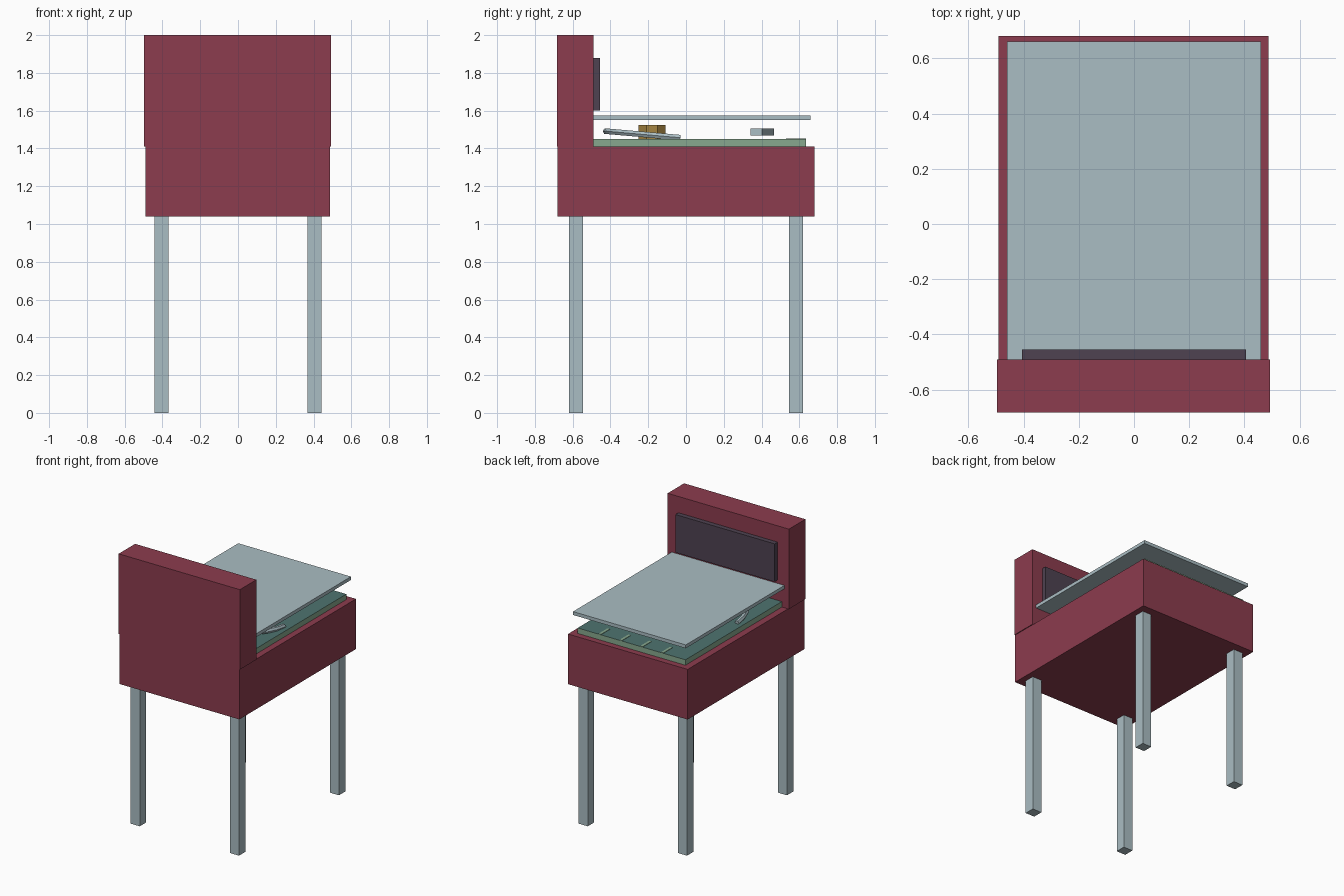
import bpy, bmesh, math
from mathutils import Matrix, Vector

cube = bpy.data.objects.get("Cube")
if cube:
    bpy.data.objects.remove(cube, do_unlink=True)


def material(name, r, g, b):
    def lin(c):
        c /= 255
        return c / 12.92 if c <= 0.04045 else ((c + 0.055) / 1.055) ** 2.4
    col = (lin(r), lin(g), lin(b), 1)
    m = bpy.data.materials.new(name)
    m.use_nodes = True
    m.diffuse_color = col
    node = next(n for n in m.node_tree.nodes if n.type == 'BSDF_PRINCIPLED')
    node.inputs["Base Color"].default_value = col
    return m


RED = material("cabinet red", 140, 60, 78)
SILVER = material("pale steel", 170, 189, 195)
DARK = material("screen plum", 78, 66, 81)
GREEN = material("board green", 135, 168, 142)
TEAL = material("field teal", 78, 116, 112)
GOLD = material("bumper gold", 165, 133, 66)


def finish(name, bm, *mats):
    mesh = bpy.data.meshes.new(name)
    bm.to_mesh(mesh)
    bm.free()
    for m in mats:
        mesh.materials.append(m)
    ob = bpy.data.objects.new(name, mesh)
    bpy.context.collection.objects.link(ob)
    return ob


def box(name, lo, hi, *mats):
    lo, hi = Vector(lo), Vector(hi)
    bm = bmesh.new()
    bmesh.ops.create_cube(bm, size=1, matrix=Matrix.Translation((lo + hi) / 2)
                          @ Matrix.Diagonal((*(hi - lo), 1)))
    return finish(name, bm, *mats)


# Cabinet, upright head and display
box("cabinet", (-0.49, -0.68, 1.04), (0.487, 0.68, 1.41), RED)
box("head", (-0.497, -0.682, 1.41), (0.493, -0.49, 2.0), RED)
box("display", (-0.405, -0.495, 1.60), (0.405, -0.455, 1.88), DARK)

# Legs
for sx, side in ((-1, "right"), (1, "left")):
    for sy, end in ((-1, "front"), (1, "back")):
        c = Vector((sx * 0.405, sy * 0.583, 0))
        box(f"{end}_{side}_leg", c - Vector((0.0375, 0.0375, 0)),
            c + Vector((0.0375, 0.0375, 1.04)), SILVER)

# Playing board: green edges, teal upper face
board = box("playing_board", (-0.44, -0.49, 1.41), (0.44, 0.635, 1.45), GREEN, TEAL)
for p in board.data.polygons:
    p.material_index = int(p.normal.z > 0.5)
for i, x in enumerate((-0.25, -0.08, 0.09, 0.26)):
    box(f"lane_mark_{i + 1}", (x - 0.01, 0.53, 1.449), (x + 0.01, 0.634, 1.453), GREEN)

# Glass cover
box("cover_sheet", (-0.46, -0.49, 1.55), (0.46, 0.66, 1.575), SILVER)

# Octagonal bumpers
for i, x in enumerate((-0.2, 0, 0.2)):
    bm = bmesh.new()
    bmesh.ops.create_cone(bm, cap_ends=True, segments=8, radius1=0.076, radius2=0.076,
                          depth=0.075, matrix=Matrix.Translation((x, -0.18, 1.4875))
                          @ Matrix.Rotation(math.pi / 8, 4, 'Z'))
    finish(f"bumper_{i + 1}", bm, GOLD)

# Flippers, angled inward toward the player
for s, side in ((-1, "right"), (1, "left")):
    bm = bmesh.new()
    bmesh.ops.create_cube(bm, size=1, matrix=Matrix.Translation((s * 0.18, 0.403, 1.487))
                          @ Matrix.Rotation(-s * math.radians(18), 4, 'Z')
                          @ Matrix.Diagonal((0.2, 0.065, 0.037, 1)))
    finish(f"{side}_flipper", bm, SILVER)

# Curved rail: a tilted half ring around the head end of the board
bm = bmesh.new()
rings = []
steps, sides, radius, tube = 16, 6, 0.395, 0.017
tilt = Matrix.Translation((0, -0.03, 1.457)) @ Matrix.Rotation(math.radians(-5), 4, 'X')
for i in range(steps + 1):
    a = math.pi + math.pi * i / steps
    ring = []
    for j in range(sides):
        t = math.tau * j / sides
        r = radius + tube * math.cos(t)
        ring.append(bm.verts.new(tilt @ Vector((r * math.cos(a), r * math.sin(a),
                                                tube * math.sin(t)))))
    rings.append(ring)
for a, b in zip(rings, rings[1:]):
    for j in range(sides):
        k = (j + 1) % sides
        bm.faces.new((a[j], a[k], b[k], b[j]))
bm.faces.new(rings[0])
bm.faces.new(rings[-1])
bmesh.ops.recalc_face_normals(bm, faces=bm.faces)
finish("curved_rail", bm, SILVER)
